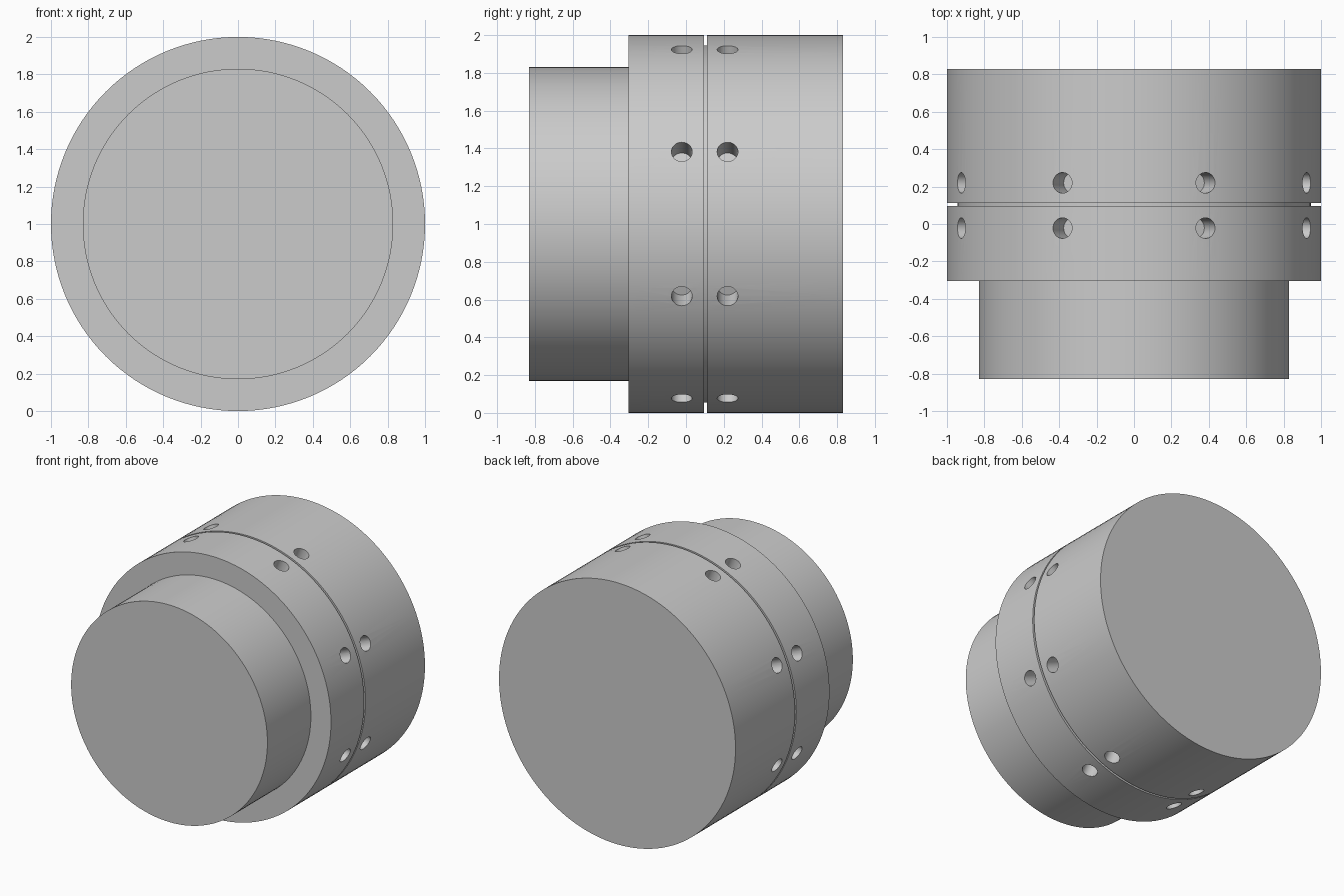
import bpy, bmesh, math
from mathutils import Matrix, Vector

if "Cube" in bpy.data.objects:
    bpy.data.objects.remove(bpy.data.objects["Cube"])

SEGMENTS = 128
CENTRE_Z = 1.0

grey = bpy.data.materials.new("plain_grey")
grey.diffuse_color = (0.6, 0.6, 0.6, 1)
grey.use_nodes = True
grey.node_tree.nodes["Principled BSDF"].inputs["Base Color"].default_value = grey.diffuse_color


def new_object(name, bm):
    bmesh.ops.recalc_face_normals(bm, faces=bm.faces)
    mesh = bpy.data.meshes.new(name)
    bm.to_mesh(mesh)
    bm.free()
    obj = bpy.data.objects.new(name, mesh)
    bpy.context.collection.objects.link(obj)
    return obj


# Stepped body: rings along y as (radius, y), capped at both ends
profile = [(0.83, -0.83), (0.83, -0.305), (1.0, -0.305), (1.0, 0.096),
           (0.945, 0.096), (0.945, 0.112), (1.0, 0.112), (1.0, 0.83)]
bm = bmesh.new()
rings = []
for radius, y in profile:
    angles = [2 * math.pi * i / SEGMENTS for i in range(SEGMENTS)]
    rings.append([bm.verts.new((radius * math.cos(a), y, CENTRE_Z + radius * math.sin(a)))
                  for a in angles])
for lower, upper in zip(rings, rings[1:]):
    for i in range(SEGMENTS):
        j = (i + 1) % SEGMENTS
        bm.faces.new((lower[i], lower[j], upper[j], upper[i]))
bm.faces.new(rings[0])
bm.faces.new(rings[-1])
body = new_object("stepped_body", bm)
body.data.materials.append(grey)

# Radial blind holes: two rows of eight, one each side of the groove
bm = bmesh.new()
for y in (-0.022, 0.22):
    for k in range(8):
        a = math.radians(22.5 + 45 * k)
        out = Vector((math.cos(a), 0, math.sin(a)))
        place = Matrix.Translation(out * 1.0 + Vector((0, y, CENTRE_Z)))
        turn = out.to_track_quat('Z', 'Y').to_matrix().to_4x4()
        bmesh.ops.create_cone(bm, cap_ends=True, segments=32, radius1=0.055,
                              radius2=0.055, depth=0.3, matrix=place @ turn)
cutter = new_object("hole_cutter", bm)
cutter.data.materials.append(grey)
cutter.hide_render = True

cut = body.modifiers.new("holes", 'BOOLEAN')
cut.operation = 'DIFFERENCE'
cut.solver = 'EXACT'
cut.object = cutter
bpy.context.view_layer.objects.active = body
body.select_set(True)
bpy.ops.object.modifier_apply(modifier=cut.name)
bpy.data.objects.remove(cutter)
bpy.ops.object.shade_smooth_by_angle(angle=math.radians(30))
